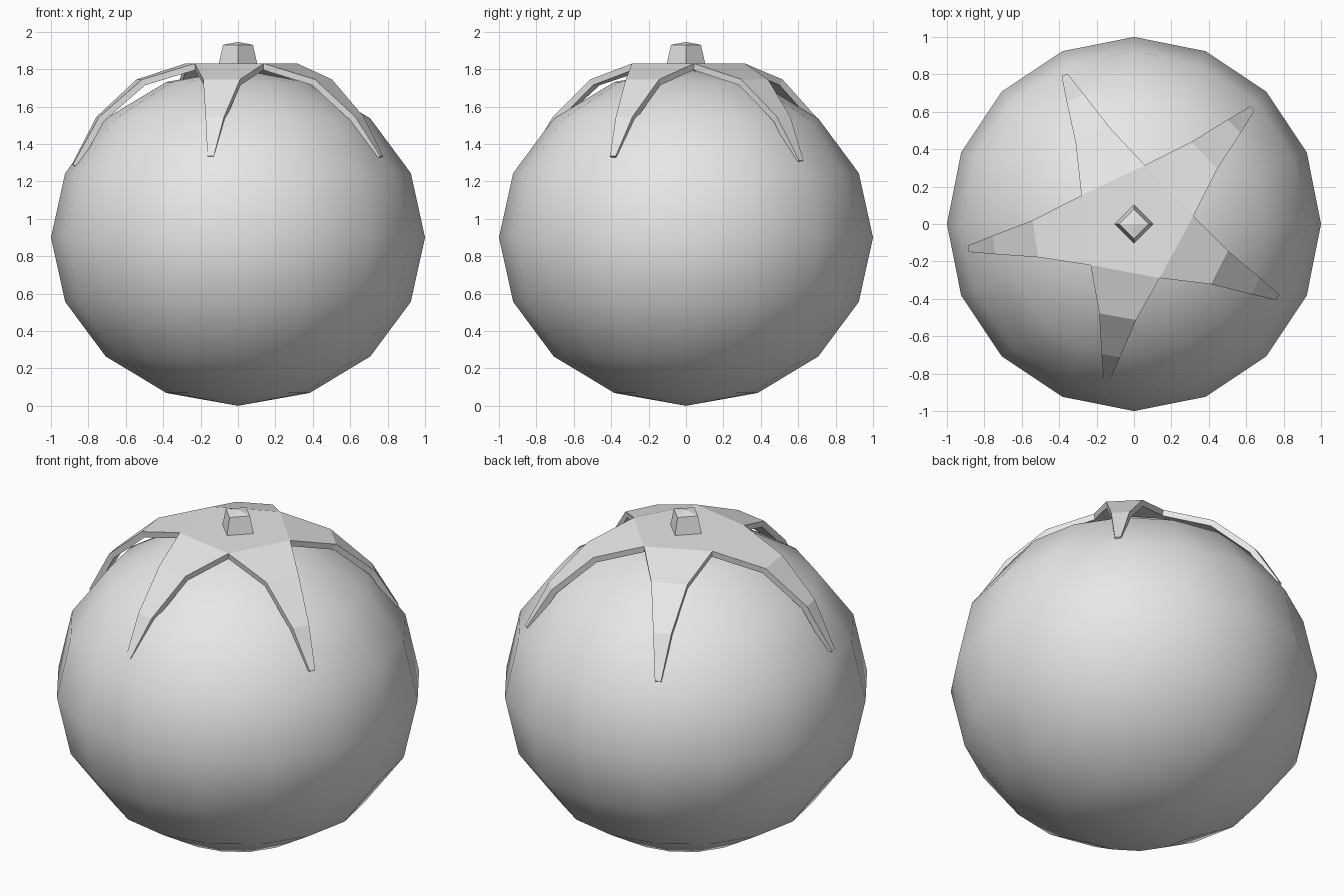
import bpy
import bmesh
from math import radians, cos, sin
from mathutils import Vector

cube = bpy.data.objects.get("Cube")
if cube:
    bpy.data.objects.remove(cube)

GREY = (0.8, 0.8, 0.8, 1.0)
grey = bpy.data.materials.new("plain_grey")
grey.use_nodes = True
grey.diffuse_color = GREY
grey.node_tree.nodes["Principled BSDF"].inputs["Base Color"].default_value = GREY


def make_object(name, bm, smooth=False):
    bmesh.ops.recalc_face_normals(bm, faces=bm.faces[:])
    mesh = bpy.data.meshes.new(name)
    for face in bm.faces:
        face.smooth = smooth
    bm.to_mesh(mesh)
    bm.free()
    mesh.materials.append(grey)
    obj = bpy.data.objects.new(name, mesh)
    bpy.context.collection.objects.link(obj)
    return obj


def polar(radius, degrees, z):
    a = radians(degrees)
    return Vector((radius * cos(a), radius * sin(a), z))


# Round fruit body, slightly squashed
bm = bmesh.new()
bmesh.ops.create_uvsphere(bm, u_segments=16, v_segments=8, radius=1)
bmesh.ops.scale(bm, vec=(1, 1, 0.9), verts=bm.verts)
bmesh.ops.translate(bm, vec=(0, 0, 0.9), verts=bm.verts)
make_object("fruit_body", bm, smooth=True)

# Leafy cap: a pentagon with five folded, pointed leaves
bm = bmesh.new()
hub = [bm.verts.new(polar(0.32, 7.5 + 72 * i, 1.83)) for i in range(5)]
bm.faces.new(hub)
leaves = [(44.3, 1.045), (115, 1.04), (188.5, 1.06), (260, 1.0), (333, 1.02)]
folds = [(0.503, 0.10, 1.745), (0.715, 0.05, 1.545), (0.845, 0.017, 1.335)]
for i, (angle, stretch) in enumerate(leaves):
    side = polar(1, angle + 90, 0)
    right, left = hub[i], hub[(i + 1) % 5]
    for radius, half, z in folds:
        reach = radius * stretch
        drop = max(0, stretch - 1.03) if z < 1.4 else 0
        centre = polar(reach, angle, z - 1.5 * drop)
        new_right = bm.verts.new(centre - side * half)
        new_left = bm.verts.new(centre + side * half)
        bm.faces.new((right, new_right, new_left, left))
        right, left = new_right, new_left
cap = make_object("leaf_cap", bm)
if cap.data.polygons[0].normal.z < 0:
    cap.data.flip_normals()
thick = cap.modifiers.new("thickness", 'SOLIDIFY')
thick.thickness = 0.035
thick.offset = -1

# Four-sided tapered stem with a low pointed top
bm = bmesh.new()
rings = [[bm.verts.new(polar(r, 90 * k, z)) for k in range(4)]
         for r, z in ((0.105, 1.82), (0.08, 1.93))]
tip = bm.verts.new((0, 0, 1.945))
bm.faces.new(rings[0][::-1])
for k in range(4):
    n = (k + 1) % 4
    bm.faces.new((rings[0][k], rings[0][n], rings[1][n], rings[1][k]))
    bm.faces.new((rings[1][k], rings[1][n], tip))
make_object("stem", bm)
